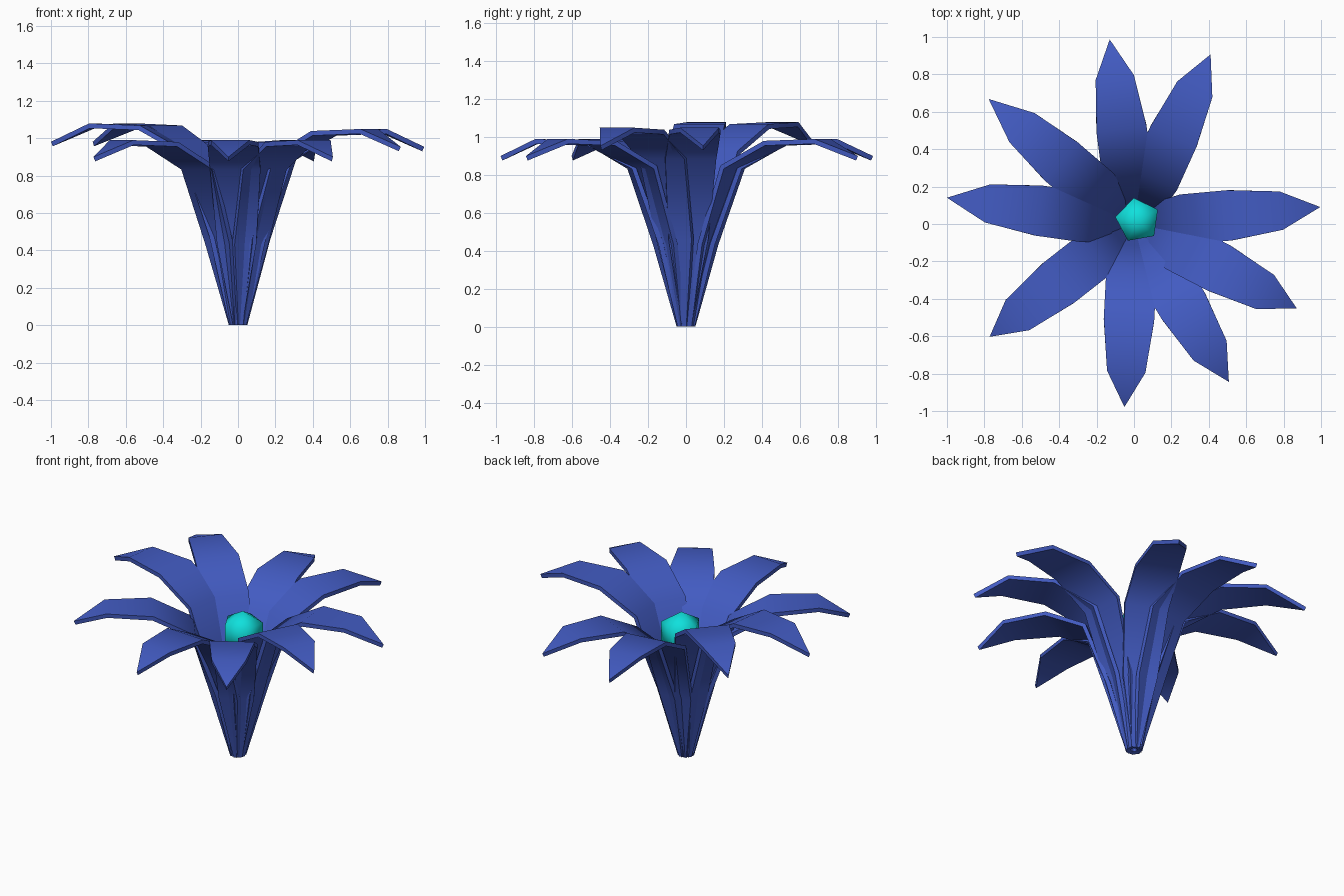
import bpy, bmesh, math

if "Cube" in bpy.data.objects:
    bpy.data.objects.remove(bpy.data.objects["Cube"])

def material(name, rgb):
    m = bpy.data.materials.new(name)
    m.diffuse_color = (*rgb, 1)
    m.use_nodes = True
    m.node_tree.nodes["Principled BSDF"].inputs["Base Color"].default_value = m.diffuse_color
    return m

blue = material("petal blue", (0.055, 0.105, 0.54))
cyan = material("centre cyan", (0.005, 0.75, 0.72))

# Petal upper surface: (radius, height, half width), ending in a point
PROFILE = [(0.018, 0.006, 0.024), (0.115, 0.44, 0.105), (0.26, 0.85, 0.135),
           (0.51, 0.98, 0.135), (0.79, 0.99, 0.103)]
TIP = (0.99, 0.90)

def smooth(ob, angle):
    bpy.ops.object.select_all(action='DESELECT')
    ob.select_set(True)
    bpy.context.view_layer.objects.active = ob
    bpy.ops.object.shade_smooth_by_angle(angle=math.radians(angle))

def petal(i, degrees, height, length):
    bm = bmesh.new()
    rows = [[bm.verts.new((r, s * w, z * height)) for s in (-1, 1)] for r, z, w in PROFILE]
    tip = bm.verts.new((length, 0, TIP[1] * height))
    for a, b in zip(rows, rows[1:]):
        bm.faces.new((a[0], b[0], b[1], a[1]))
    bm.faces.new((rows[-1][0], tip, rows[-1][1]))
    me = bpy.data.meshes.new("petal")
    bm.to_mesh(me)
    bm.free()
    ob = bpy.data.objects.new(f"petal_{i}", me)
    bpy.context.collection.objects.link(ob)
    me.materials.append(blue)
    ob.rotation_euler.z = math.radians(degrees)
    # thickness goes to the underside
    sol = ob.modifiers.new("thickness", 'SOLIDIFY')
    sol.thickness = 0.026
    sol.offset = -1
    bpy.context.view_layer.objects.active = ob
    ob.select_set(True)
    bpy.ops.object.modifier_apply(modifier=sol.name)
    smooth(ob, 50)

# Nine petals: direction, height factor, tip radius
for i, p in enumerate([(5.2, 1.06, 1.0), (65.7, 1.0, 0.995), (97.5, 1.0, 0.995),
                       (139.3, 1.09, 1.025), (172, 1.09, 1.01), (218, 1.0, 0.98),
                       (267, 1.0, 0.98), (301, 1.0, 0.985), (332.6, 1.06, 0.98)]):
    petal(i + 1, *p)

# Five-sided centre bud
bpy.ops.mesh.primitive_uv_sphere_add(segments=5, ring_count=2, radius=0.14,
                                     location=(0.02, 0.02, 0.80),
                                     rotation=(0, 0, math.radians(10)))
bud = bpy.context.object
bud.name = "centre_bud"
bud.data.materials.append(cyan)
smooth(bud, 65)
